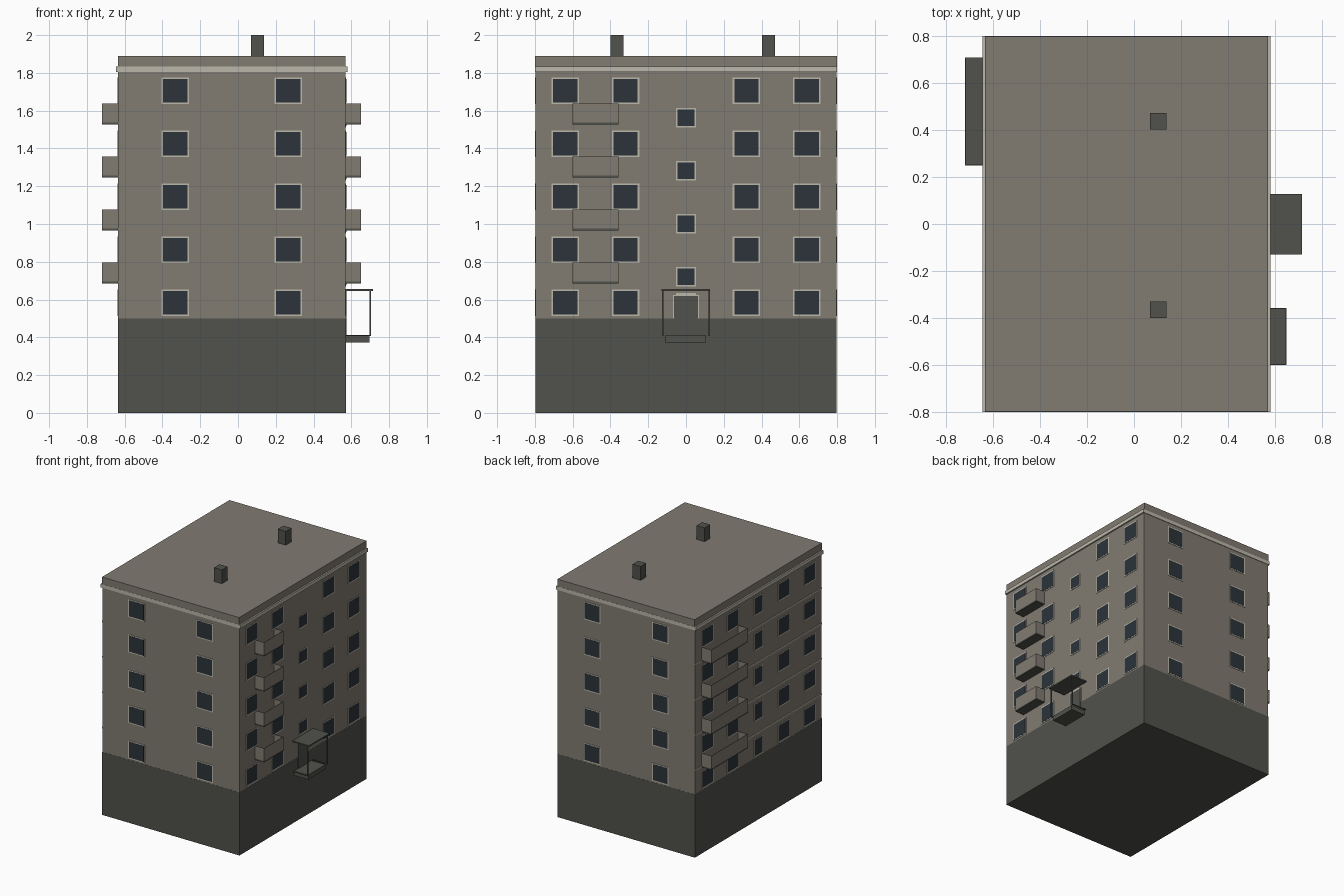
import bpy
from mathutils import Vector

cube = bpy.data.objects.get("Cube")
if cube:
    bpy.data.objects.remove(cube, do_unlink=True)


def material(name, rgb):
    m = bpy.data.materials.new(name)
    m.use_nodes = True
    m.diffuse_color = (*rgb, 1)
    m.node_tree.nodes["Principled BSDF"].inputs["Base Color"].default_value = (*rgb, 1)
    return m


TAUPE = material("taupe_wall", (0.22, 0.20, 0.168))
DARK = material("dark_concrete", (0.082, 0.084, 0.072))
PALE = material("pale_trim", (0.50, 0.475, 0.40))
GLASS = material("dark_glass", (0.025, 0.034, 0.043))


def box(name, mat, x, y, z):
    """Box from (min, max) ranges along each axis."""
    corners = [Vector((a, b, c)) for a in x for b in y for c in z]
    faces = [(0, 1, 3, 2), (4, 6, 7, 5), (0, 4, 5, 1),
             (2, 3, 7, 6), (0, 2, 6, 4), (1, 5, 7, 3)]
    mesh = bpy.data.meshes.new(name)
    mesh.from_pydata(corners, [], faces)
    mesh.materials.append(mat)
    obj = bpy.data.objects.new(name, mesh)
    bpy.context.collection.objects.link(obj)
    return obj


# Building shell limits
LEFT, RIGHT, HALF = -0.635, 0.57, 0.796
FLOOR = 0.2805
ROWS = [0.583 + FLOOR * i for i in range(5)]
SLABS = [0.688 + FLOOR * i for i in range(4)]


def plate(name, mat, side, along, z, w, h, depth):
    """Thin plate centred at (along, z) on one of the four outer walls."""
    span = (along - w / 2, along + w / 2)
    height = (z - h / 2, z + h / 2)
    wall, sign = {"front": (-HALF, -1), "back": (HALF, 1),
                  "left": (LEFT, -1), "right": (RIGHT, 1)}[side]
    out = tuple(sorted((wall - sign * 0.002, wall + sign * depth)))
    if side in ("front", "back"):
        return box(name, mat, span, out, height)
    return box(name, mat, out, span, height)


def window(side, along, z, w=0.145, h=0.142):
    plate(f"{side}_window_frame", PALE, side, along, z, w, h, 0.003)
    plate(f"{side}_window_glass", GLASS, side, along, z, w - 0.016, h - 0.016, 0.004)


# Main volumes
box("foundation", DARK, (LEFT - 0.001, RIGHT + 0.001), (-HALF - 0.001, HALF + 0.001), (0, 0.5))
box("main_walls", TAUPE, (LEFT, RIGHT), (-HALF, HALF), (0.5, 1.81))
box("cornice", PALE, (LEFT - 0.011, RIGHT + 0.011), (-0.8, 0.8), (1.805, 1.833))
box("parapet_roof", TAUPE, (LEFT, RIGHT), (-HALF - 0.003, HALF + 0.003), (1.83, 1.89))
for y in (-0.365, 0.437):
    box("chimney", DARK, (0.068, 0.138), (y - 0.035, y + 0.035), (1.88, 2.0))

# Windows on all four walls
for z in ROWS:
    for side in ("front", "back"):
        for x in (-0.333, 0.266):
            window(side, x, z)
    for side in ("left", "right"):
        for y in (-0.64, -0.32, 0.32, 0.64):
            window(side, y, z)
    window("left", 0, z, 0.105)

# Stairwell windows above the entrance
for i in range(4):
    window("right", 0, 0.721 + FLOOR * i, 0.105, 0.105)

# Floor bands along the left wall
for z in SLABS:
    plate("floor_band", PALE, "left", 0, z + 0.004, 2 * HALF, 0.01, 0.004)


def balcony(name, wall, outer, y0, y1, z):
    """Dark slab with three thin parapet panels, open on top."""
    t = 0.004 if outer > wall else -0.004
    xs = tuple(sorted((wall, outer)))
    box(name + "_slab", DARK, xs, (y0, y1), (z - 0.003, z + 0.008))
    rail = (z + 0.008, z + 0.108)
    box(name + "_front_panel", TAUPE, tuple(sorted((outer - t, outer))), (y0, y1), rail)
    for y in (y0, y1 - 0.004):
        box(name + "_side_panel", TAUPE, xs, (y, y + 0.004), rail)


for z in SLABS:
    balcony("right_balcony", RIGHT, 0.65, -0.6, -0.358, z)
    balcony("left_balcony", LEFT, -0.72, 0.25, 0.71, z)

# Entrance: framed door, landing, canopy on two posts
plate("door_frame", PALE, "right", 0, 0.562, 0.14, 0.124, 0.003)
plate("door_frame_top", PALE, "right", 0, 0.625, 0.105, 0.018, 0.003)
plate("door", DARK, "right", 0, 0.515, 0.125, 0.21, 0.005)
box("entrance_landing", DARK, (RIGHT, 0.695), (-0.11, 0.107), (0.373, 0.41))
box("entrance_canopy", DARK, (RIGHT, 0.715), (-0.13, 0.128), (0.646, 0.656))
for y in (-0.122, 0.122):
    box("canopy_post", DARK, (0.696, 0.704), (y - 0.004, y + 0.004), (0.41, 0.648))
    box("landing_rail", DARK, (RIGHT, 0.704), (y - 0.004, y + 0.004), (0.407, 0.413))
